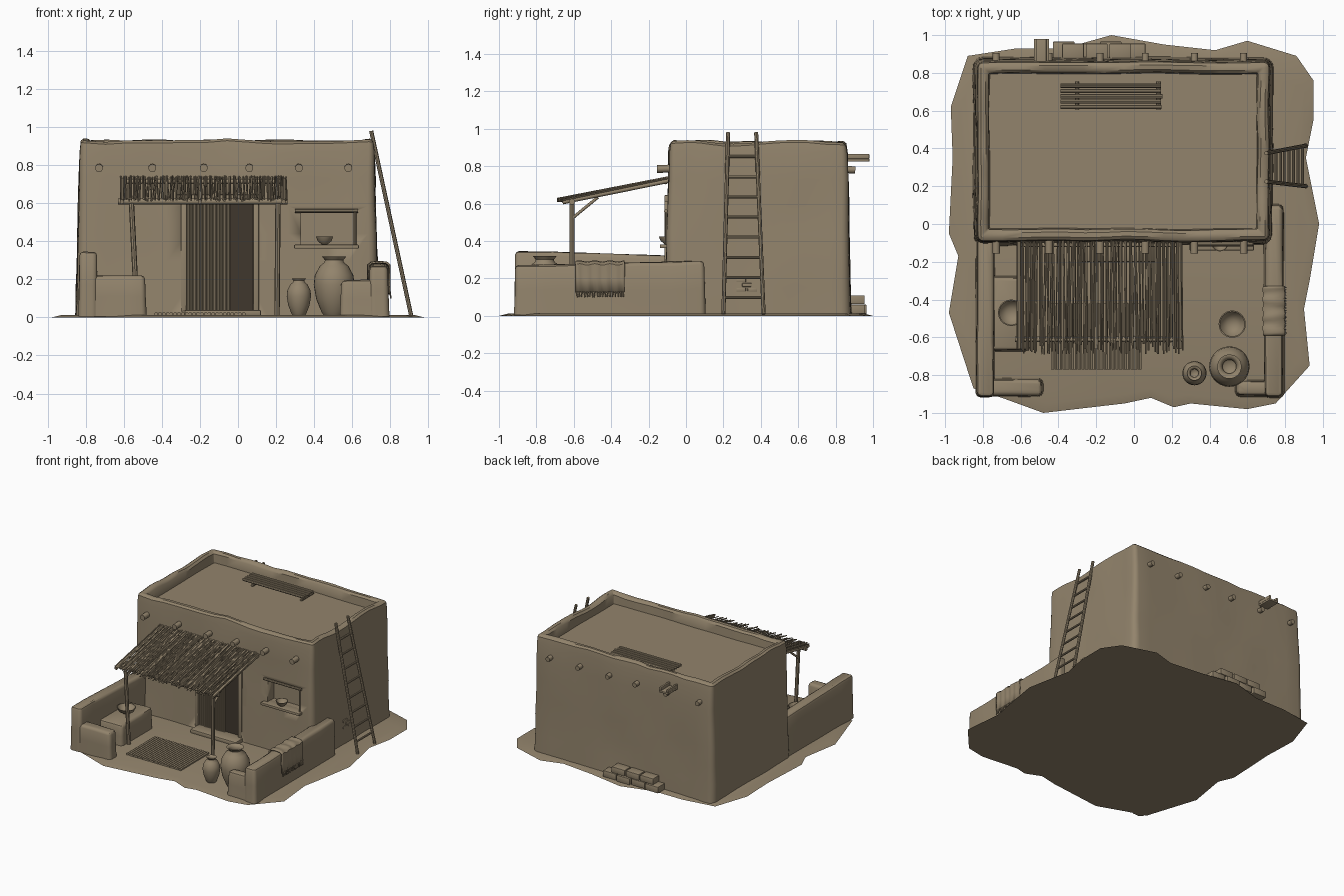
import bpy, bmesh, math, random
from mathutils import Vector, noise

random.seed(4)
cube = bpy.data.objects.get("Cube")
if cube:
    bpy.data.objects.remove(cube)


def material(name, rgb):
    m = bpy.data.materials.new(name)
    m.use_nodes = True
    m.diffuse_color = (*rgb, 1)
    bsdf = m.node_tree.nodes["Principled BSDF"]
    bsdf.inputs["Base Color"].default_value = (*rgb, 1)
    bsdf.inputs["Roughness"].default_value = 0.9
    return m


CLAY = material("tan clay", (0.29, 0.23, 0.15))
DARK = material("dark doorway", (0.05, 0.038, 0.027))


def finish(name, bm, mat=CLAY, angle=40):
    bmesh.ops.recalc_face_normals(bm, faces=bm.faces[:])
    me = bpy.data.meshes.new(name)
    bm.to_mesh(me)
    bm.free()
    me.materials.append(mat)
    ob = bpy.data.objects.new(name, me)
    bpy.context.collection.objects.link(ob)
    bpy.ops.object.select_all(action='DESELECT')
    ob.select_set(True)
    bpy.context.view_layer.objects.active = ob
    bpy.ops.object.shade_smooth_by_angle(angle=math.radians(angle))
    return ob


def rod(bm, a, b, r, sides=8):
    a, b = Vector(a), Vector(b)
    d = b - a
    new = bmesh.ops.create_cone(bm, cap_ends=True, segments=sides, radius1=r, radius2=r, depth=d.length)
    turn = d.to_track_quat('Z', 'Y')
    for v in new["verts"]:
        v.co = turn @ v.co + (a + b) / 2


def box(bm, lo, hi, bevel=0.0):
    lo, hi = Vector(lo), Vector(hi)
    verts = bmesh.ops.create_cube(bm, size=1)["verts"]
    for v in verts:
        v.co = v.co * (hi - lo) + (lo + hi) / 2
    if bevel:
        edges = list({e for v in verts for e in v.link_edges})
        bmesh.ops.bevel(bm, geom=edges, offset=bevel, segments=2, profile=0.5, affect='EDGES')


def rods(name, items, sides=8):
    bm = bmesh.new()
    for a, b, r in items:
        rod(bm, a, b, r, sides)
    return finish(name, bm)


def boxes(name, items, bevel=0.0, mat=CLAY):
    bm = bmesh.new()
    for lo, hi in items:
        box(bm, lo, hi, bevel)
    return finish(name, bm, mat)


def rounded_rect(hx, hy, r, cuts):
    pts = []
    corners = [(hx - r, hy - r), (r - hx, hy - r), (r - hx, r - hy), (hx - r, r - hy)]
    for i, c in enumerate(corners):
        arc = [Vector(c) + r * Vector((math.cos(t), math.sin(t)))
               for t in (math.pi / 2 * (i + k / 4) for k in range(5))]
        end = math.pi / 2 * (i + 1)
        nxt = Vector(corners[(i + 1) % 4]) + r * Vector((math.cos(end), math.sin(end)))
        pts += arc + [arc[-1].lerp(nxt, k / cuts) for k in range(1, cuts)]
    return pts


def earthen(name, x, y, r, profile, cuts=8, wobble=0.006, slope=0.0):
    """Loft a rounded plan through (inset, height) rings with a hand-made surface."""
    c = Vector(((x[0] + x[1]) / 2, (y[0] + y[1]) / 2))
    hx, hy = (x[1] - x[0]) / 2, (y[1] - y[0]) / 2
    bm = bmesh.new()
    top = max(z for _, z in profile)
    rings = []
    for inset, z in profile:
        ring = []
        for p in rounded_rect(hx - inset, hy - inset, max(r - inset, 0.008), cuts):
            p = p + c
            n = noise.noise_vector(Vector((p.x, p.y, z)) * 4)
            wave = noise.noise(Vector((p.x * 5, p.y * 5, 2))) * 2
            lift = (wave * wobble + slope * (p.y - c.y)) if z > top * 0.92 else 0
            ring.append(bm.verts.new((p.x + n.x * wobble, p.y + n.y * wobble, z + lift)))
        rings.append(ring)
    for a, b in zip(rings, rings[1:]):
        for i in range(len(a)):
            j = (i + 1) % len(a)
            bm.faces.new((a[i], a[j], b[j], b[i]))
    bm.faces.new(rings[0])
    bm.faces.new(rings[-1])
    return finish(name, bm)


def lathe(name, centre, profile, sides=28):
    bm = bmesh.new()
    vs = [bm.verts.new((r, 0, z)) for r, z in profile]
    es = [bm.edges.new(p) for p in zip(vs, vs[1:])]
    bmesh.ops.spin(bm, geom=vs + es, axis=(0, 0, 1), cent=(0, 0, 0), steps=sides, angle=math.tau)
    bmesh.ops.remove_doubles(bm, verts=bm.verts[:], dist=0.0005)
    bmesh.ops.translate(bm, verts=bm.verts[:], vec=centre)
    return finish(name, bm, angle=50)


# Ground slab with a ragged outline
outline = [(-.97, .62), (-.88, .89), (-.62, .93), (-.37, .93), (-.12, 1), (.16, .95), (.43, .92), (.6, .97),
           (.86, .89), (.95, .76), (.95, .55), (.91, .35), (.98, 0), (.93, -.3), (.9, -.45), (.93, -.75),
           (.75, -.95), (.6, -.98), (.3, -.95), (.21, -.97), (.09, -.92), (-.05, -.95), (-.48, -1),
           (-.7, -.92), (-.85, -.87), (-.98, -.47), (-.93, -.17), (-.98, -.05), (-.96, .35)]
bm = bmesh.new()
low = [bm.verts.new((x, y, 0)) for x, y in outline]
high = [bm.verts.new((x * .95, y * .95, .012)) for x, y in outline]
bm.faces.new(low)
bm.faces.new(high)
for i in range(len(low)):
    j = (i + 1) % len(low)
    bm.faces.new((low[i], low[j], high[j], high[i]))
finish("ground", bm, angle=20)

# House shell with parapet, recessed doorway and niche
wall = [(-.012 + .02 * k / 6, .005 + .145 * k) for k in range(7)]
house = earthen("house_walls", (-.84, .725), (-.1, .87), .04,
                wall + [(.014, .92), (.03, .932), (.055, .93), (.07, .915), (.075, .85)], 14, .008)
for lo, hi in [((-.27, -.3, .03), (.08, .0, .62)), ((.33, -.3, .38), (.61, -.02, .55))]:
    cutter = boxes("cutter", [(lo, hi)])
    cutter.hide_render = True
    mod = house.modifiers.new("opening", 'BOOLEAN')
    mod.operation, mod.solver, mod.object = 'DIFFERENCE', 'EXACT', cutter
    bpy.context.view_layer.objects.active = house
    bpy.ops.object.modifier_apply(modifier=mod.name)
    bpy.data.objects.remove(cutter)
boxes("doorway_shadow", [((-.05, -.085, .03), (.08, -.079, .62))], mat=DARK)
boxes("door_jambs", [((x, -.115, .02), (x + .03, -.07, .62)) for x in (-.3, .08)]
      + [((-.32, -.115, .61), (.13, -.07, .645))], .004)
rods("door_curtain", [((-.262 + .0175 * k, -.095, .035), (-.262 + .0175 * k, -.095, .61), .0088)
                      for k in range(13)])
boxes("door_step", [((-.28, -.2, .005), (.12, -.08, .04))], .008)

# Roof beams, spout and pole bundle
beam_x = (-.73, -.45, -.18, .06, .32, .58)
rods("front_beam_ends", [((x, -.155, .785), (x, 0, .79), .021) for x in beam_x], 10)
rods("back_beam_ends", [((x, .78, .785), (x, .905, .78), .019) for x in beam_x], 10)
boxes("roof_spout", [((-.53, .8, .825), (-.45, .98, .84)), ((-.53, .8, .84), (-.515, .98, .865)),
                     ((-.465, .8, .84), (-.45, .98, .865))], .002)
rods("roof_poles", [((-.39, y, .885), (.15 + random.uniform(-.01, .015), y, .885), .011)
                    for y in (.62, .648, .676, .704, .732)]
     + [((x, .605, .866), (x, .755, .866), .01) for x in (-.3, .13)])

# Niche shelf, lintel and bowl
boxes("niche_shelf", [((.295, -.14, .362), (.635, -.06, .382))], .004)
rods("niche_frame", [((.3, -.108, .56), (.63, -.108, .56), .01), ((.615, -.105, .38), (.615, -.105, .56), .007)])
bowl = [(0, 0), (.3, 0), (.4, .1), (.8, .45), (1, 1), (.92, 1), (.7, .5), (.35, .22), (0, .17)]
for name, centre, r, h in [("niche_bowl", (.455, -.1, .382), .045, .042),
                           ("bench_bowl", (-.65, -.47, .17), .07, .05),
                           ("yard_bowl", (.52, -.53, .01), .072, .06)]:
    lathe(name, centre, [(a * r, b * h) for a, b in bowl])

# Courtyard walls and bench
def low_wall(name, x, y, h, slope=0.0):
    earthen(name, x, y, .025, [(-.004, .005), (0, h * .5), (.002, h - .02), (.008, h - .006), (.02, h)],
            6, .004, slope)


low_wall("left_wall", (-.835, -.74), (-.915, -.06), .335, -.03)
low_wall("left_front_wall", (-.82, -.485), (-.91, -.82), .22)
low_wall("right_wall", (.69, .79), (-.915, .1), .28, .025)
low_wall("right_front_wall", (.54, .77), (-.91, -.83), .195)
low_wall("bench", (-.77, -.55), (-.67, -.28), .17)

# Reed awning on posts
front, back, left, right = -.61, -.1, -.61, .24
rods("awning_posts", [((-.53, front, .005), (-.56, front, .6), .014), ((.205, front, .005), (.21, front, .6), .014)])
rods("awning_frame", [((left - .02, front, .61), (right + .02, front, .61), .016),
                      ((left, back - .01, .715), (right, back - .01, .715), .012)]
     + [((x, front - .05, .608), (x, back + .02, .725), .012) for x in (left, -.2, right)]
     + [((x, front, .52), (x, front + .14, .635), .008) for x in (-.56, .21)], 10)
reeds = []
for k in range(105):
    x = left - .01 + (right - left + .02) * k / 104
    tip = -.645 + random.uniform(-.045, .02)
    lift = random.uniform(0, .014)
    reeds.append(((x + random.uniform(-.008, .008), tip, .612 + lift),
                  (x + random.uniform(-.008, .008), back + .01, .735 + lift / 2), random.uniform(.0035, .006)))
rods("awning_reeds", reeds, 6)

# Reed mat on the ground
rods("ground_mat", [((-.43 + .02 * k, -.77, .018), (-.43 + .02 * k, -.42, .018), .0105) for k in range(24)], 6)

# Clay jars
jar = [(0, 0), (.5, 0), (.62, .06), (.88, .28), (1, .52), (.95, .68), (.7, .84), (.48, .9), (.45, .94),
       (.6, 1), (.5, 1), (.34, .94), (.36, .88), (0, .8)]
for name, centre, r, h in [("large_jar", (.505, -.755, .01), .107, .31), ("small_jar", (.32, -.79, .01), .064, .195)]:
    lathe(name, centre, [(a * r, b * h) for a, b in jar])

# Ladder leaning on the side wall
feet, tops = [(.91, .2, .01), (.91, .415, .01)], [(.7, .225, .98), (.7, .375, .98)]
rails = [(Vector(a), Vector(b)) for a, b in zip(feet, tops)]
rods("ladder", [(a, b, .011) for a, b in rails]
     + [(rails[0][0].lerp(rails[0][1], t), rails[1][0].lerp(rails[1][1], t), .008)
        for t in (.09 + .111 * k for k in range(8))])

# Blanket draped over the side wall, with a fringe
bm = bmesh.new()
drape = [(.682, .2), (.682, .275), (.7, .29), (.74, .293), (.78, .29), (.798, .275), (.798, .2), (.8, .125)]
rows = [[bm.verts.new((x + .003 * math.sin(k * 1.6), -.59 + .26 * k / 20, z + .004 * math.sin(k)))
         for x, z in drape] for k in range(21)]
for a, b in zip(rows, rows[1:]):
    for i in range(len(drape) - 1):
        bm.faces.new((a[i], a[i + 1], b[i + 1], b[i]))
blanket = finish("blanket", bm)
blanket.modifiers.new("thickness", 'SOLIDIFY').thickness = .008
rods("blanket_fringe", [((.8, y, .13), (.803, y + random.uniform(-.006, .006), .1), .004)
                        for y in (-.585 + .0139 * k for k in range(19))], 5)

# Loose bricks behind the house and bare bricks on the side wall
bricks = [((-.43 + .125 * k, .87, .01), (-.315 + .125 * k, .965 - .01 * (k % 2), .06)) for k in range(4)]
bricks += [((-.38 + .125 * k, .87, .062), (-.265 + .125 * k, .955, .11)) for k in range(3)]
boxes("brick_pile", bricks, .004)
boxes("bare_bricks", [((.7, .27 + a, b), (.737, .32 + a, b + .02))
                      for a, b in [(0, .13), (.06, .13), (.03, .155), (0, .18)]], .003)
